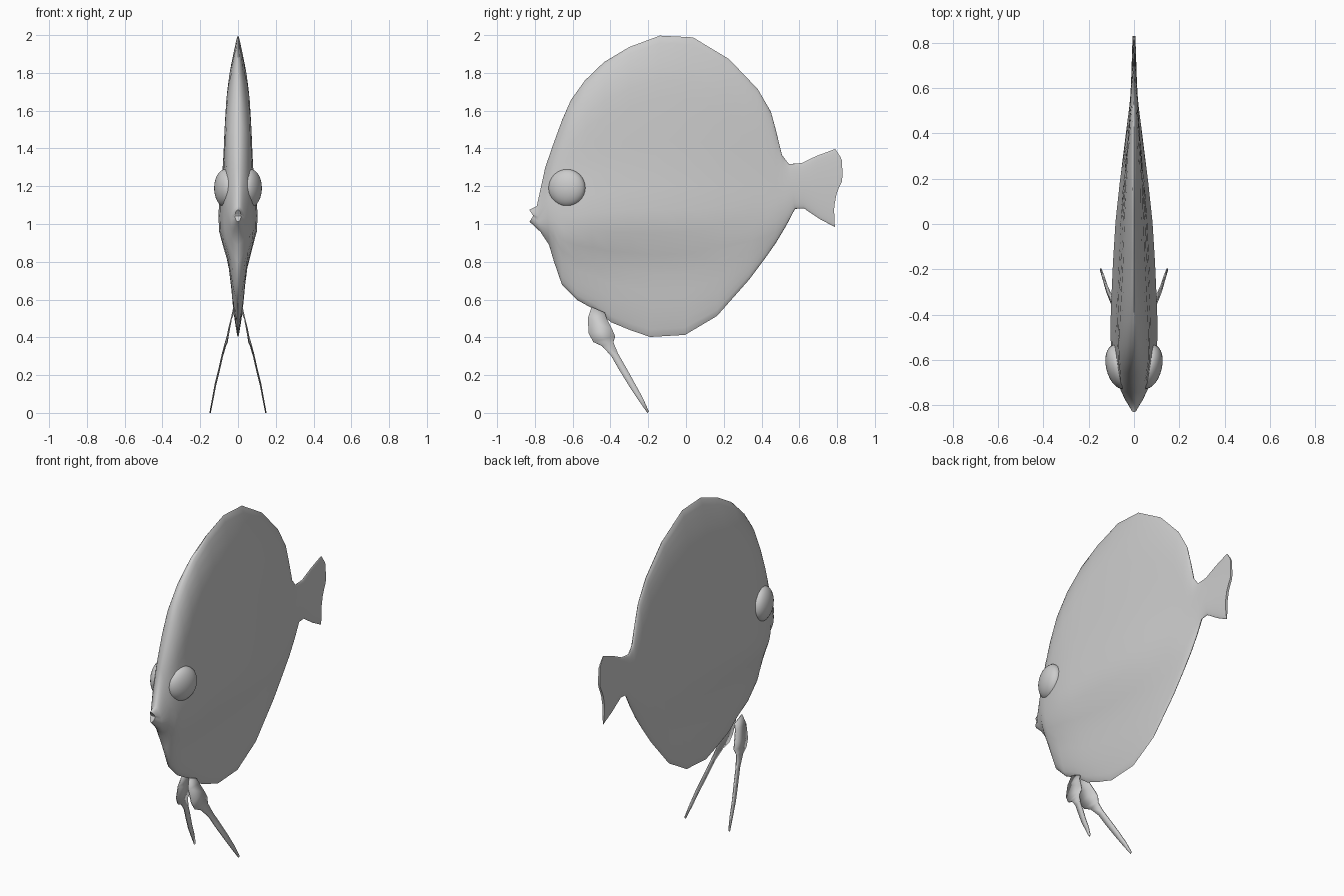
import bpy, bmesh, math

if "Cube" in bpy.data.objects:
    bpy.data.objects.remove(bpy.data.objects["Cube"])

def lerp_table(tab, v):
    if v <= tab[0][0]:
        return tab[0][1]
    for (a, fa), (b, fb) in zip(tab, tab[1:]):
        if v <= b:
            return fa + (fb - fa) * (v - a) / (b - a)
    return tab[-1][1]

def finish(name, bm, angle=40):
    bmesh.ops.recalc_face_normals(bm, faces=bm.faces)
    me = bpy.data.meshes.new(name)
    bm.to_mesh(me)
    bm.free()
    ob = bpy.data.objects.new(name, me)
    bpy.context.collection.objects.link(ob)
    bpy.ops.object.select_all(action='DESELECT')
    ob.select_set(True)
    bpy.context.view_layer.objects.active = ob
    bpy.ops.object.shade_smooth_by_angle(angle=math.radians(angle))
    return ob

# Body stations: back-edge point and belly-edge point (y, z, y, z)
STATIONS = [
    (-.83, 1.075, -.828, 1.012), (-.79, 1.095, -.77, .958),
    (-.745, 1.30, -.725, .889), (-.70, 1.43, -.70, .804),
    (-.656, 1.55, -.656, .677), (-.61, 1.655, -.577, .598),
    (-.535, 1.76, -.48, .545), (-.434, 1.857, -.397, .48),
    (-.30, 1.937, -.30, .44), (-.138, 1.997, -.19, .402),
    (.037, 1.988, -.005, .413), (.228, 1.873, .164, .513),
    (.38, 1.714, .333, .704), (.45, 1.593, .42, .82),
    (.476, 1.497, .476, .90), (.508, 1.365, .53, .99),
    (.545, 1.317, .577, 1.08), (.614, 1.323, .624, 1.083),
    (.69, 1.36, .709, 1.026), (.79, 1.397, .788, .984)]
# Half width by height, and by length
WIDTH_Z = [(.40, .015), (.55, .03), (.7, .04), (.83, .058), (.92, .095), (1.0, .105),
           (1.1, .103), (1.2, .09), (1.3, .08), (1.5, .072), (1.7, .06),
           (1.8, .05), (1.9, .034), (2.0, .018)]
WIDTH_Y = [(-.83, .015), (-.79, .032), (-.745, .055), (-.70, .075), (-.6, .097),
           (-.5, .105), (-.4, .104), (-.2, .096), (0, .084), (.2, .062),
           (.4, .036), (.5, .024), (.6, .016), (.79, .008)]
MOUTH = [(0, 0), (.5, .02), (1, 0)]
TAIL = [(0, 0), (.13, .036), (.4, .04), (.55, .01), (.75, -.005), (1, 0)]

# Body with tail, lofted nose to tail
N = 20
bm = bmesh.new()
rings = []
for i, (yt, zt, yb, zb) in enumerate(STATIONS):
    height = math.hypot(yt - yb, zt - zb)
    soft = min(.22, height / 2)
    right, left = [], []
    for j in range(N + 1):
        t = .5 - .5 * math.cos(math.pi * j / N)
        y, z = yt + (yb - yt) * t, zt + (zb - zt) * t
        d = min(1, min(t, 1 - t) * height / soft)
        x = lerp_table(WIDTH_Z, z) * lerp_table(WIDTH_Y, y) / .105
        x *= math.sqrt(max(0, 1 - (1 - d) ** 2))
        if i == 0:
            y += lerp_table(MOUTH, t)
        elif i == len(STATIONS) - 1:
            y += lerp_table(TAIL, t)
        if j in (0, N):
            right.append((0, y, z))
        else:
            right.append((x, y, z))
            left.append((-x, y, z))
    rings.append([bm.verts.new(p) for p in right + left[::-1]])
M = 2 * N
for a, b in zip(rings, rings[1:]):
    for j in range(M):
        k = (j + 1) % M
        bm.faces.new((a[j], a[k], b[k], b[j]))
for r in (rings[0], rings[-1]):
    for j in range(N):
        quad = [r[j], r[j + 1], r[(M - j - 1) % M], r[(M - j) % M]]
        bm.faces.new(list(dict.fromkeys(quad)))
finish("body", bm, 60)

# Eyes: flattened balls turned along the head
for side, label in ((1, "right"), (-1, "left")):
    bpy.ops.mesh.primitive_uv_sphere_add(segments=28, ring_count=16,
                                         location=(side * .067, -.63, 1.19),
                                         rotation=(0, 0, -side * math.radians(14)))
    eye = bpy.context.object
    eye.name = label + "_eye"
    eye.scale = (.056, .1, .1)
    bpy.ops.object.shade_smooth()

# Pelvic fins: front edge, back edge, sideways offset
FIN = [(-.50, .56, -.43, .53, .022), (-.52, .50, -.42, .50, .035),
       (-.515, .42, -.39, .44, .05), (-.49, .375, -.375, .405, .057),
       (-.445, .355, -.385, .375, .066), (-.395, .30, -.36, .315, .082),
       (-.355, .23, -.32, .245, .098), (-.30, .14, -.27, .155, .12),
       (-.25, .065, -.228, .078, .134), (-.205, .0, -.197, .008, .147)]
bm = bmesh.new()
rows = [(bm.verts.new((x, ya, za)), bm.verts.new((x, yb, zb)))
        for ya, za, yb, zb, x in FIN]
for (a, b), (c, d) in zip(rows, rows[1:]):
    bm.faces.new((a, b, d, c))
fin = finish("pelvic_fins", bm)
thick = fin.modifiers.new("thickness", 'SOLIDIFY')
thick.thickness = .006
thick.offset = 0
fin.modifiers.new("mirror", 'MIRROR')
